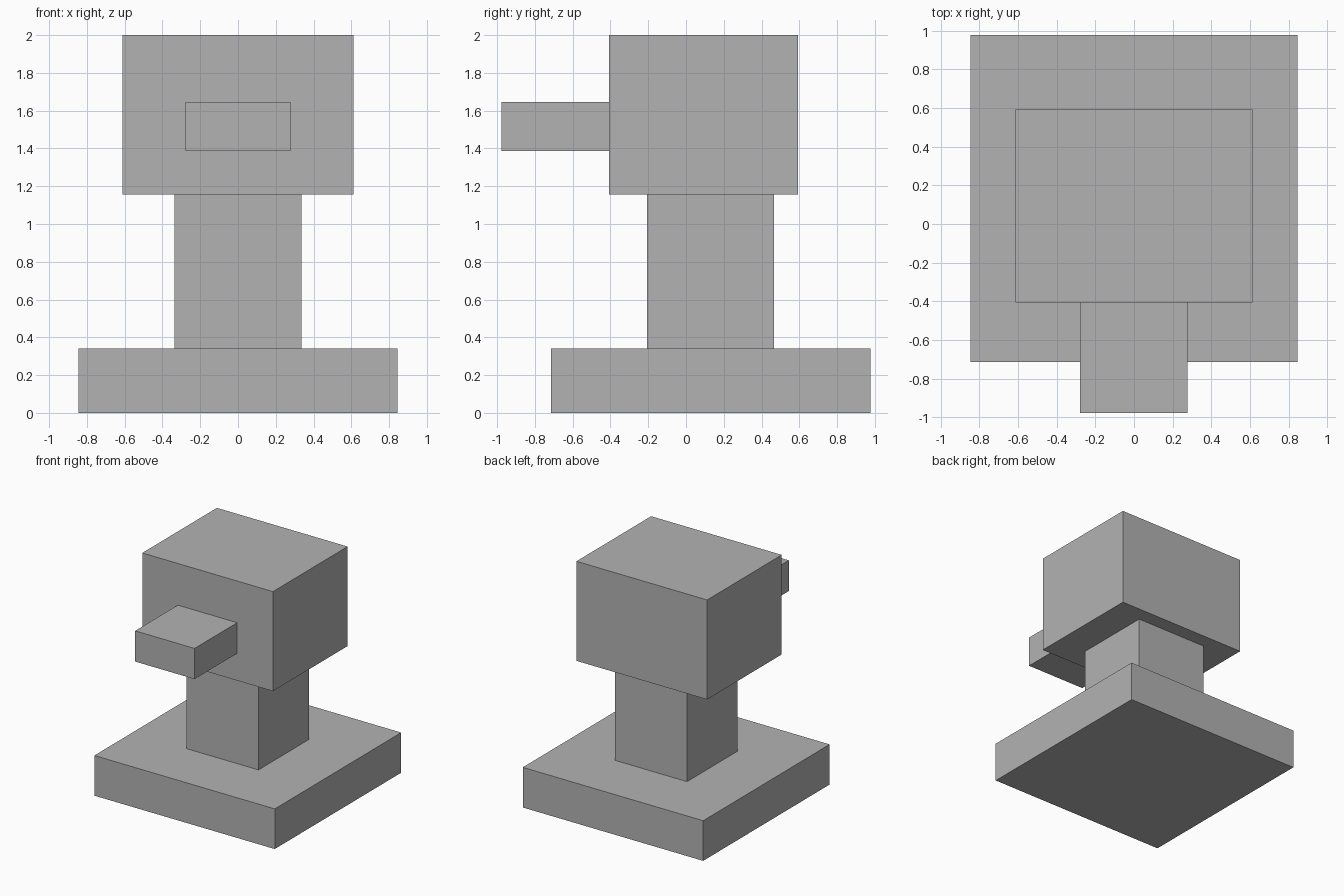
import bpy

cube = bpy.data.objects.get("Cube")
if cube:
    bpy.data.objects.remove(cube, do_unlink=True)

grey = bpy.data.materials.new("plain_grey")
grey.use_nodes = True
colour = (0.45, 0.45, 0.45, 1)
grey.diffuse_color = colour
grey.node_tree.nodes["Principled BSDF"].inputs["Base Color"].default_value = colour


def box(name, x, y, z):
    """Add a box spanning the (low, high) range on each axis."""
    spans = (x, y, z)
    bpy.ops.mesh.primitive_cube_add(size=1, location=[(a + b) / 2 for a, b in spans])
    part = bpy.context.object
    part.name = name
    part.scale = [b - a for a, b in spans]
    bpy.ops.object.transform_apply(location=False, rotation=False, scale=True)
    part.data.materials.append(grey)
    return part


# Square foot and the pillar standing on it
box("base", (-0.845, 0.845), (-0.715, 0.977), (0, 0.34))
box("pillar", (-0.337, 0.337), (-0.207, 0.467), (0.34, 1.157))

# Block head with a flat bar sticking out of its front
box("head", (-0.612, 0.612), (-0.407, 0.592), (1.157, 2))
box("front_bar", (-0.279, 0.277), (-0.977, -0.407), (1.387, 1.647))
